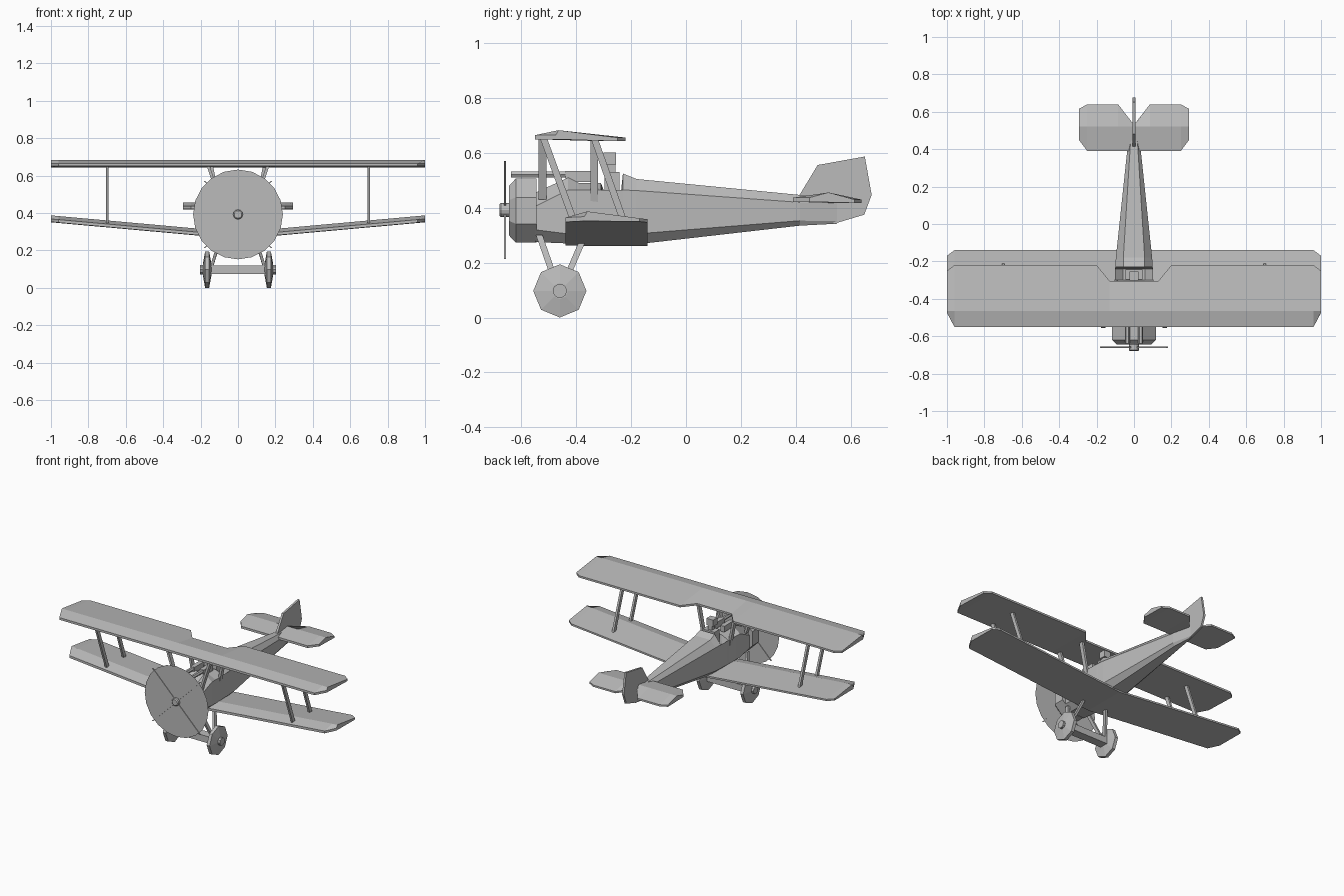
import bpy, bmesh, math
from mathutils import Vector

cube = bpy.data.objects.get("Cube")
if cube:
    bpy.data.objects.remove(cube)

grey = bpy.data.materials.new("plain_grey")
grey.use_nodes = True
colour = (0.5, 0.5, 0.5, 1)
grey.diffuse_color = colour
grey.node_tree.nodes["Principled BSDF"].inputs["Base Color"].default_value = colour


def loft(name, rings):
    """Skin a row of equal rings and cap both ends."""
    bm = bmesh.new()
    loops = [[bm.verts.new(p) for p in ring] for ring in rings]
    n = len(loops[0])
    for a, b in zip(loops, loops[1:]):
        for i in range(n):
            j = (i + 1) % n
            bm.faces.new((a[i], a[j], b[j], b[i]))
    bm.faces.new(loops[0])
    bm.faces.new(loops[-1])
    bmesh.ops.recalc_face_normals(bm, faces=bm.faces)
    mesh = bpy.data.meshes.new(name)
    bm.to_mesh(mesh)
    bm.free()
    mesh.materials.append(grey)
    ob = bpy.data.objects.new(name, mesh)
    bpy.context.collection.objects.link(ob)
    return ob


def bar(name, a, b, wx, wy):
    """Strut from a to b with a flat rectangular section."""
    corners = [(-1, -1), (1, -1), (1, 1), (-1, 1)]
    loft(name, [[(p[0] + i * wx / 2, p[1] + j * wy / 2, p[2]) for i, j in corners]
                for p in (a, b)])


def box(name, centre, size):
    x, y, z = centre
    h = size[2] / 2
    bar(name, (x, y, z - h), (x, y, z + h), size[0], size[1])


def turned(name, centre, axis, profile, sides, turn=0):
    """Solid of revolution along x or y; profile holds (offset, radius)."""
    c = Vector(centre)
    rings = []
    for off, r in profile:
        ring = []
        for i in range(sides):
            t = 2 * math.pi * (i + turn) / sides
            u, v = r * math.cos(t), r * math.sin(t)
            ring.append(c + Vector((off, u, v) if axis == "x" else (u, off, v)))
        rings.append(ring)
    return loft(name, rings)


def wing(name, half, ridge, heights, dihedral=0):
    """Mirrored wing; half holds (x, leading y, trailing y) from centre to tip."""
    lead_top, lead_low, crest, trail_top, trail_low = heights
    stations = [(-x, l, t) for x, l, t in reversed(half) if x > 0] + half
    rings = []
    for x, l, t in stations:
        up = dihedral * abs(x)
        rings.append([(x, l, lead_low + up), (x, l, lead_top + up),
                      (x, max(ridge, l + 0.01), crest + up),
                      (x, t, trail_top + up), (x, t, trail_low + up)])
    loft(name, rings)


# Fuselage: y, top half width, side half width, bottom, lower edge, upper edge, top
sections = [
    (-0.55, 0.05, 0.095, 0.275, 0.32, 0.405, 0.455),
    (-0.43, 0.05, 0.105, 0.27, 0.305, 0.465, 0.51),
    (-0.39, 0.05, 0.105, 0.27, 0.305, 0.465, 0.49),
    (-0.31, 0.05, 0.103, 0.27, 0.305, 0.465, 0.49),
    (-0.30, 0.06, 0.103, 0.27, 0.305, 0.465, 0.43),
    (-0.24, 0.06, 0.101, 0.268, 0.305, 0.465, 0.43),
    (-0.23, 0.055, 0.10, 0.267, 0.305, 0.465, 0.525),
    (-0.18, 0.057, 0.097, 0.267, 0.305, 0.463, 0.505),
    (0.415, 0.02, 0.034, 0.335, 0.353, 0.42, 0.447),
    (0.55, 0.004, 0.007, 0.342, 0.352, 0.42, 0.44),
]
rings = []
for y, wt, ws, zb, zl, zu, zt in sections:
    right = [(ws * 0.6, zb), (ws, zl), (ws, zu), (wt, zt)]
    outline = right + [(-x, z) for x, z in reversed(right)]
    rings.append([(x, y, z) for x, z in outline])
loft("fuselage", rings)

# Engine cowling and propeller
R = 0.117 / math.cos(math.pi / 8)
turned("cowling", (0, 0, 0.39), "y", [(-0.645, R * 0.78), (-0.62, R), (-0.545, R)], 8, 0.5)
HUB = Vector((0, -0.66, 0.392))
turned("propeller_hub", HUB, "y", [(-0.02, 0.02), (-0.015, 0.026), (0.016, 0.026)], 12)
turned("propeller_shaft", HUB, "y", [(0, 0.015), (0.04, 0.015)], 8)
for side in (-1, 1):
    tip = Vector((0.178 * side, 0, 0.178))
    bar("propeller_blade", HUB - tip, HUB + tip, 0.008, 0.008)

# Propeller sweep disc, a single flat sheet
bm = bmesh.new()
bm.faces.new([bm.verts.new(HUB + 0.24 * Vector((math.cos(t), 0, math.sin(t))))
              for t in (math.tau * i / 20 for i in range(20))])
mesh = bpy.data.meshes.new("propeller_disc")
bm.to_mesh(mesh)
bm.free()
mesh.materials.append(grey)
bpy.context.collection.objects.link(bpy.data.objects.new("propeller_disc", mesh))

# Wings and tailplane
wing("upper_wing",
     [(0.13, -0.55, -0.305), (0.2, -0.55, -0.22), (0.96, -0.55, -0.22), (1, -0.475, -0.25)],
     -0.465, (0.665, 0.65, 0.683, 0.656, 0.643))
wing("lower_wing", [(0, -0.44, -0.14), (0.96, -0.44, -0.14), (1, -0.37, -0.17)],
     -0.36, (0.278, 0.262, 0.297, 0.272, 0.26), 0.09)
wing("tailplane", [(0, 0.39, 0.53), (0.085, 0.39, 0.64), (0.25, 0.39, 0.64), (0.295, 0.45, 0.615)],
     0.52, (0.437, 0.422, 0.456, 0.43, 0.418))

# Rudder
profile = [(0.41, 0.44), (0.48, 0.556), (0.652, 0.587), (0.677, 0.447), (0.65, 0.375), (0.54, 0.342)]
loft("rudder", [[(x, y, z) for y, z in profile] for x in (-0.007, 0.007)])

# Paired parts: struts, guns, undercarriage
for s in (-1, 1):
    bar("front_wing_strut", (0.7 * s, -0.52, 0.655), (0.7 * s, -0.405, 0.34), 0.014, 0.026)
    bar("rear_wing_strut", (0.7 * s, -0.335, 0.655), (0.7 * s, -0.22, 0.33), 0.014, 0.026)
    bar("front_cabane_strut", (0.16 * s, -0.523, 0.655), (0.085 * s, -0.523, 0.43), 0.016, 0.028)
    bar("rear_cabane_strut", (0.142 * s, -0.335, 0.655), (0.095 * s, -0.335, 0.42), 0.016, 0.028)
    turned("gun_barrel", (0.035 * s, 0, 0.522), "y", [(-0.638, 0.013), (-0.40, 0.013)], 6)
    box("gun_body", (0.035 * s, -0.39, 0.515), (0.03, 0.1, 0.04))
    bar("front_gear_strut", (0.085 * s, -0.535, 0.3), (0.145 * s, -0.465, 0.1), 0.016, 0.024)
    bar("rear_gear_strut", (0.085 * s, -0.375, 0.285), (0.145 * s, -0.455, 0.1), 0.016, 0.024)
    turned("wheel", (0.165 * s, -0.46, 0.097), "x",
           [(-0.023, 0.03), (-0.011, 0.097), (0.011, 0.097), (0.023, 0.03)], 8)
    turned("wheel_cap", (0.19 * s, -0.46, 0.097), "x", [(-0.014, 0.026), (0.014, 0.026)], 10)
box("axle", (0, -0.46, 0.097), (0.31, 0.06, 0.045))

# Pilot
box("pilot_body", (0, -0.27, 0.475), (0.09, 0.055, 0.11))
box("pilot_neck", (0, -0.272, 0.54), (0.03, 0.03, 0.04))
box("pilot_head", (0, -0.278, 0.58), (0.05, 0.046, 0.045))
